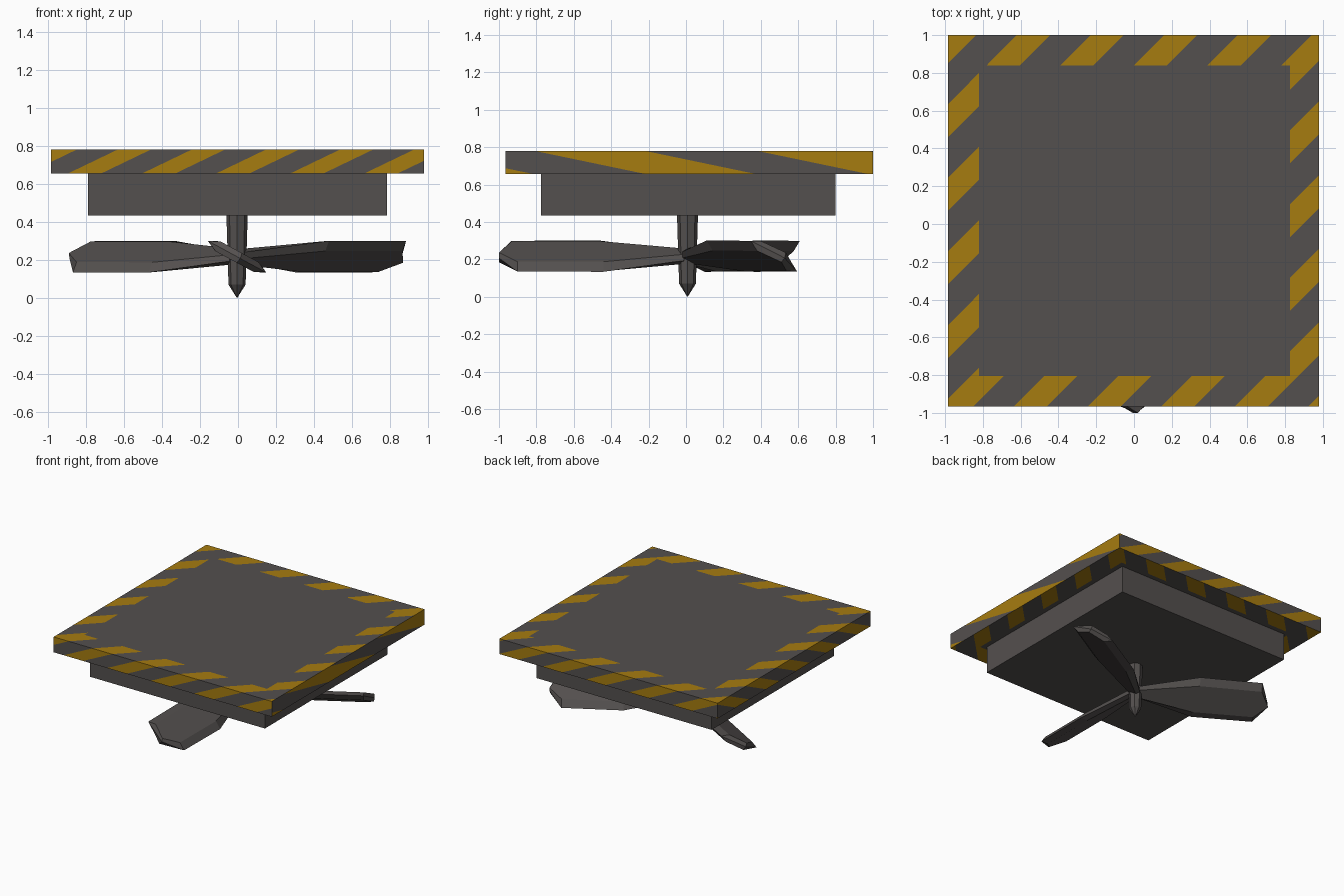
import bpy, bmesh, math
from mathutils import Vector

cube = bpy.data.objects.get("Cube")
if cube:
    bpy.data.objects.remove(cube)


def material(name, rgb):
    m = bpy.data.materials.new(name)
    m.use_nodes = True
    m.diffuse_color = (*rgb, 1)
    m.node_tree.nodes["Principled BSDF"].inputs["Base Color"].default_value = (*rgb, 1)
    return m


GREY = material("dark grey", (0.088, 0.08, 0.077))
YELLOW = material("hazard yellow", (0.38, 0.2, 0.005))


def finish(bm, name, *mats):
    bmesh.ops.recalc_face_normals(bm, faces=bm.faces)
    mesh = bpy.data.meshes.new(name)
    bm.to_mesh(mesh)
    bm.free()
    for m in mats:
        mesh.materials.append(m)
    ob = bpy.data.objects.new(name, mesh)
    bpy.context.collection.objects.link(ob)
    return ob


def box(lo, hi):
    bm = bmesh.new()
    bmesh.ops.create_cube(bm, size=1)
    for v in bm.verts:
        v.co = [l if c < 0 else h for c, l, h in zip(v.co, lo, hi)]
    return bm


def cut(bm, faces, point, normal):
    geom = set(faces)
    for f in faces:
        geom.update(f.edges)
        geom.update(f.verts)
    bmesh.ops.bisect_plane(bm, geom=list(geom), dist=1e-5, plane_co=point, plane_no=normal)


# Landing deck with diagonal hazard stripes cut into its rim
LO, HI = Vector((-0.985, -0.965, 0.655)), Vector((0.98, 1.0, 0.78))
INNER_LO, INNER_HI = Vector((-0.82, -0.805)), Vector((0.825, 0.84))
bm = box(LO, HI)


def facing(direction):
    bm.normal_update()
    return [f for f in bm.faces if f.normal.dot(Vector(direction)) > 0.9]


def in_border(f):
    c = f.calc_center_median()
    return not (INNER_LO.x < c.x < INNER_HI.x and INNER_LO.y < c.y < INNER_HI.y)


def stripes(direction, grad, offset, start=-1.62, period=0.39, width=0.175):
    """Cut one side along lines of equal grad.p + offset and paint every other band."""
    grad = Vector(grad)

    def pick():
        return [f for f in facing(direction) if direction[2] == 0 or in_border(f)]

    for k in range(-2, 12):
        for edge in (0, width):
            level = start + k * period + edge - offset
            cut(bm, pick(), grad * (level / grad.length_squared), grad)
    for f in pick():
        value = grad.dot(f.calc_center_median()) + offset
        f.material_index = int((value - start) % period < width)


for p, n in (((INNER_LO.x, 0, 0), (1, 0, 0)), ((INNER_HI.x, 0, 0), (1, 0, 0)),
             ((0, INNER_LO.y, 0), (0, 1, 0)), ((0, INNER_HI.y, 0), (0, 1, 0))):
    for side in ((0, 0, 1), (0, 0, -1)):
        cut(bm, facing(side), Vector(p), Vector(n))

S, LONG = 2.08, 4.8     # how far stripes lean across the sides
stripes((0, 0, 1), (1, -1, 0), 0)
stripes((0, 0, -1), (1, -1, 0), 0)
stripes((0, -1, 0), (1, 0, -S), S * HI.z - LO.y)
stripes((0, 1, 0), (1, 0, S), -S * HI.z - HI.y)
stripes((-1, 0, 0), (0, -1, S), -S * HI.z + LO.x)
stripes((1, 0, 0), (0, 1, LONG), -LONG * HI.z, -0.81, 1.19, 0.59)
finish(bm, "deck", GREY, YELLOW)

# Motor housing under the deck
finish(box((-0.79, -0.775, 0.435), (0.785, 0.8, 0.655)), "housing", GREY)

# Propeller shaft with a pointed nose
AXIS = Vector((-0.005, 0.008, 0))


def cone(name, z0, r0, z1, r1):
    bm = bmesh.new()
    bmesh.ops.create_cone(bm, cap_ends=True, segments=8, radius1=r0, radius2=r1, depth=z1 - z0)
    bmesh.ops.translate(bm, verts=bm.verts, vec=AXIS + Vector((0, 0, (z0 + z1) / 2)))
    finish(bm, name, GREY)


cone("shaft", 0.07, 0.045, 0.435, 0.056)
cone("shaft_nose", 0.0, 0.001, 0.07, 0.045)

# Three pitched blades: a planform of (radius, chord) points, thinned at the edges
PLAN = [(0.02, -0.05), (0.47, -0.175), (0.94, -0.172), (1.008, 0.02),
        (0.91, 0.172), (0.45, 0.175), (0.02, 0.05)]
PITCH = math.radians(28.5)
UP = Vector((0, 0, 1))
HUB = AXIS + UP * 0.217


def blade(name, angle):
    radial = Vector((math.cos(angle), math.sin(angle), 0))
    across = UP.cross(radial)
    chord = across * math.cos(PITCH) - UP * math.sin(PITCH)
    normal = radial.cross(chord)
    bm = bmesh.new()
    rings = []
    for thick, squeeze in ((-0.029, 0.66), (0, 1), (0.029, 0.66)):
        rings.append([bm.verts.new(HUB + radial * r + chord * c * squeeze + normal * thick)
                      for r, c in PLAN])
    bm.faces.new(rings[0])
    bm.faces.new(rings[-1])
    for a, b in zip(rings, rings[1:]):
        for i in range(len(PLAN)):
            j = (i + 1) % len(PLAN)
            bm.faces.new((a[i], a[j], b[j], b[i]))
    finish(bm, name, GREY)


for name, degrees in (("front_blade", -90), ("left_blade", 30), ("right_blade", 150)):
    blade(name, math.radians(degrees))
